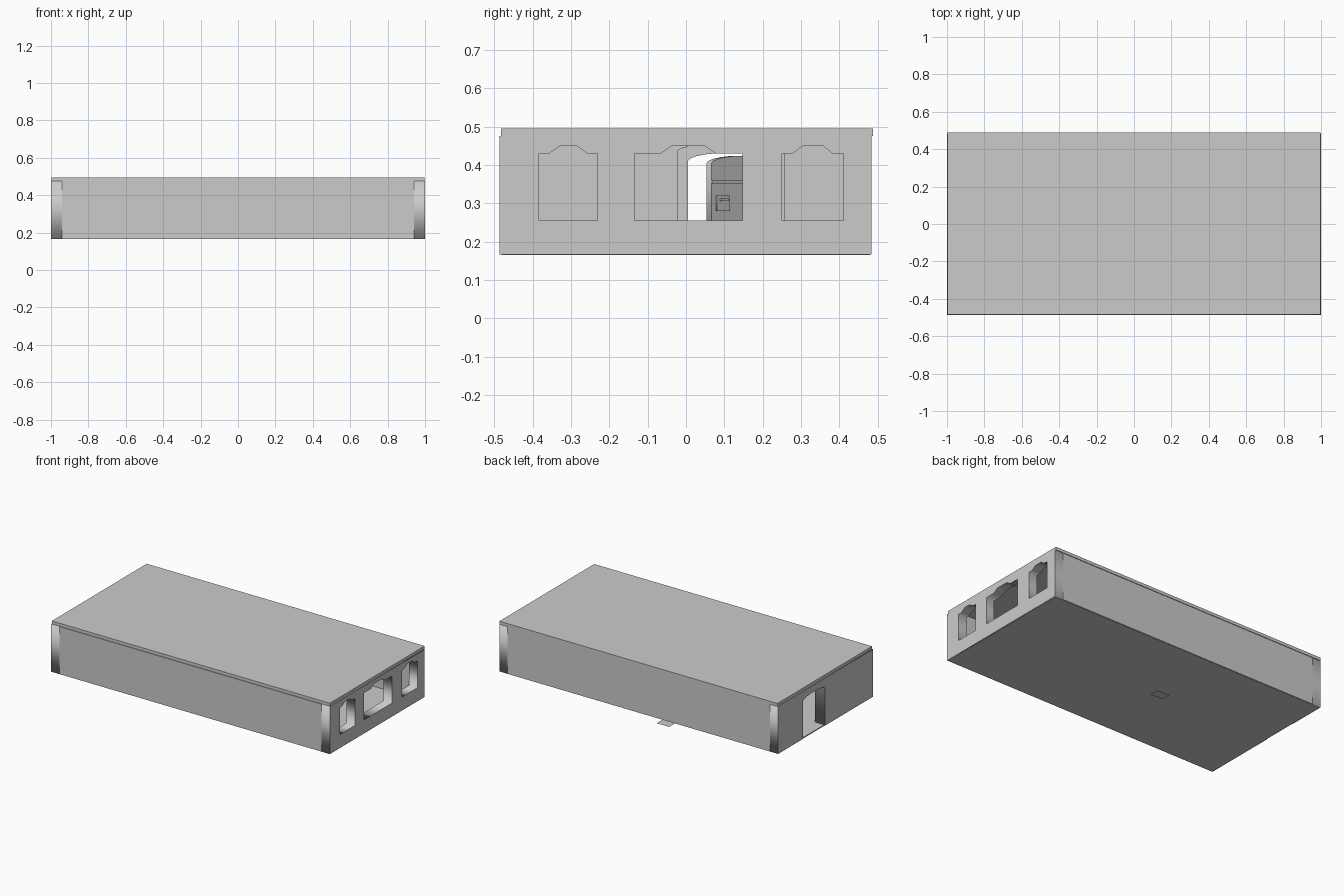
import bpy, math
from math import radians, sin, cos

if "Cube" in bpy.data.objects:
    bpy.data.objects.remove(bpy.data.objects["Cube"])

Z0, Z1 = 0.167, 0.475          # wall foot and wall head
YF, YB = -0.487, 0.484         # wall faces front / back
T = 0.06                       # wall thickness


def box(name, lo, hi):
    bpy.ops.mesh.primitive_cube_add(size=1)
    o = bpy.context.object
    o.name = name
    o.location = [(a + b) / 2 for a, b in zip(lo, hi)]
    o.scale = [b - a for a, b in zip(lo, hi)]
    bpy.ops.object.transform_apply(location=True, rotation=False, scale=True)
    return o


def slab(name, loops, thick, loc, angle=90):
    """Upright plate: loops in (across, height), extra loops are holes."""
    cu = bpy.data.curves.new(name, 'CURVE')
    cu.dimensions = '2D'
    cu.fill_mode = 'BOTH'
    cu.extrude = thick / 2
    for pts in loops:
        sp = cu.splines.new('POLY')
        sp.points.add(len(pts) - 1)
        for p, (u, v) in zip(sp.points, pts):
            p.co = (u, v, 0, 1)
        sp.use_cyclic_u = True
    o = bpy.data.objects.new(name, cu)
    bpy.context.collection.objects.link(o)
    o.location = loc
    o.rotation_euler = (radians(90), 0, radians(angle))
    bpy.ops.object.select_all(action='DESELECT')
    o.select_set(True)
    bpy.context.view_layer.objects.active = o
    bpy.ops.object.convert(target='MESH')
    return o


def window(c, half, shoulder, peak):
    right = [(half, 0.255), (half, 0.43), (shoulder, 0.43), (peak, 0.45)]
    return [(c + u, v) for u, v in right] + [(c - u, v) for u, v in reversed(right)]


def arch(c, half, spring, rise, foot, n=10):
    """Shallow arched outline from left foot over the top to right foot."""
    top = [(c - half * cos(math.pi * i / n), spring + rise * sin(math.pi * i / n))
           for i in range(n + 1)]
    return [(c - half, foot)] + top + [(c + half, foot)]


# roof and floor
box("roof_slab", (-0.997, -0.483, Z1), (0.997, 0.488, 0.495))
box("floor_slab", (-0.995, -0.482, 0.165), (0.995, 0.48, 0.172))

# long side walls
box("front_wall", (-1 + T, YF, Z0), (1 - T, YF + T, Z1))
box("back_wall", (-1 + T, YB - T, Z0), (1 - T, YB, Z1))

# window wall on the right end
slab("window_wall",
     [[(YF, Z0), (YB, Z0), (YB, Z1), (YF, Z1)],
      window(-0.307, 0.076, 0.05, 0.021),
      window(0.006, 0.141, 0.072, 0.042),
      window(0.331, 0.08, 0.052, 0.026)],
     T, (1 - T / 2, 0, 0))

# door wall on the left end, with an arched doorway
door = arch(0.118, 0.113, 0.41, 0.022, Z0)
slab("door_wall",
     [[(YF, Z0)] + door + [(YB, Z0), (YB, Z1), (YF, Z1)]],
     T, (-1 + T / 2, 0, 0))

# frame around the doorway on the inside
outer = arch(0.118, 0.14, 0.437, 0.02, Z0)
slab("door_frame", [outer + door[::-1]], 0.012, (-1 + T + 0.006, 0, 0))

# door leaf standing open inwards, with rail, lock plate and handle
hinge, swing = (-0.94, 0.23, 0), 130
slab("door_leaf", [arch(-0.111, 0.111, 0.404, 0.02, 0.175)], 0.02, hinge, swing)


def on_leaf(name, u0, u1, z0, z1, d0, d1):
    a = radians(swing)
    off = (d0 + d1) / 2
    loc = (hinge[0] + off * sin(a), hinge[1] - off * cos(a), 0)
    slab(name, [[(u0, z0), (u1, z0), (u1, z1), (u0, z1)]], d1 - d0, loc, swing)


on_leaf("leaf_rail", -0.222, 0, 0.35, 0.36, 0.01, 0.013)
on_leaf("lock_plate", -0.207, -0.162, 0.28, 0.32, 0.01, 0.014)
on_leaf("door_handle", -0.197, -0.172, 0.306, 0.312, 0.014, 0.022)

# small loose plate at ground level below the building
bpy.ops.mesh.primitive_plane_add(size=1, location=(-0.01, 0.22, 0))
plate = bpy.context.object
plate.name = "ground_plate"
plate.scale = (0.09, 0.06, 1)
bpy.ops.object.transform_apply(location=False, rotation=False, scale=True)
